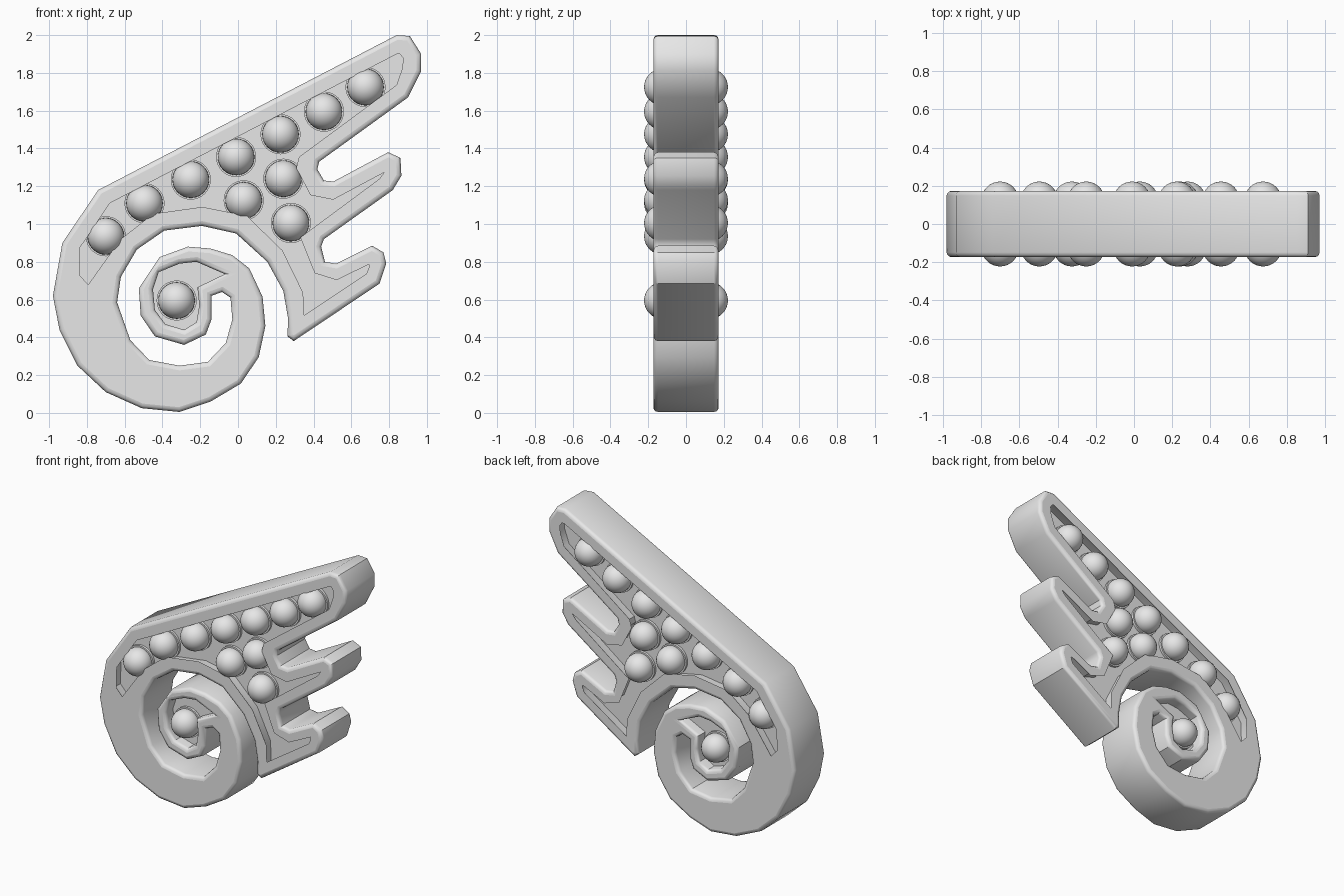
import bpy
import math

cube = bpy.data.objects.get("Cube")
if cube:
    bpy.data.objects.remove(cube, do_unlink=True)

HALF_DEPTH = 0.173
FLOOR_DEPTH = 0.09
ROUNDING = 0.025
BEAD_RADIUS = 0.097

# One plain grey for the whole piece
grey = bpy.data.materials.new("plain grey")
grey.use_nodes = True
grey.diffuse_color = (0.8, 0.8, 0.8, 1)
grey.node_tree.nodes["Principled BSDF"].inputs["Base Color"].default_value = grey.diffuse_color

# Feathered edge, from the lowest feather tip up to the shoulder
feather_edge = [
    (.295, .38), (.75, .685), (.785, .79), (.77, .85), (.71, .885),
    (.52, .79), (.46, .8), (.44, .88), (.455, .92), (.82, 1.18),
    (.865, 1.255), (.86, 1.35), (.795, 1.38), (.505, 1.225), (.455, 1.23),
    (.42, 1.29), (.43, 1.33), (.9, 1.67), (.97, 1.81), (.97, 1.9),
    (.91, 1.995), (.84, 2), (-.74, 1.18)]

# Outer side of the curl, winding in to its centre
curl_outside = [
    (-.93, .9), (-.98, .62), (-.945, .44), (-.85, .25), (-.7, .11),
    (-.51, .025), (-.31, .005), (-.145, .06), (.015, .155), (.11, .295),
    (.145, .46), (.13, .615), (.06, .765), (-.03, .835), (-.145, .87),
    (-.265, .88), (-.415, .825), (-.525, .66), (-.515, .515), (-.44, .405),
    (-.285, .36), (-.17, .415), (-.14, .495), (-.14, .62)]

# Inner side of the curl, winding back out to the feathers
curl_inside = [
    (-.085, .64), (-.04, .61), (-.03, .495), (-.065, .37), (-.16, .27),
    (-.31, .25), (-.47, .28), (-.57, .385), (-.64, .585), (-.62, .72),
    (-.535, .865), (-.39, .965), (-.19, .99), (-.01, .95), (.155, .8),
    (.24, .645), (.265, .5), (.262, .405)]

# Recessed area of the wing
wing_recess = [
    (-.79, .64), (-.865, .72), (-.86, .885), (-.695, 1.13), (.835, 1.925),
    (.87, 1.925), (.9, 1.885), (.895, 1.82), (.86, 1.72), (.345, 1.34),
    (.335, 1.3), (.4, 1.175), (.5, 1.155), (.79, 1.31), (.8, 1.265),
    (.765, 1.22), (.36, .92), (.425, .76), (.52, .73), (.715, .825),
    (.72, .77), (.7, .72), (.325, .47), (.32, .63), (.215, .845),
    (.035, 1.02), (-.19, 1.065), (-.44, 1.03), (-.605, .9)]

# Recessed area at the centre of the curl
curl_recess = [
    (-.07, .735), (-.22, .8), (-.31, .79), (-.42, .745), (-.45, .655),
    (-.44, .545), (-.385, .47), (-.285, .44), (-.22, .48), (-.205, .57),
    (-.215, .665)]

bead_centres = [
    (-.7, .935), (-.495, 1.11), (-.25, 1.235), (-.01, 1.355), (.225, 1.475),
    (.455, 1.595), (.675, 1.725), (.03, 1.125), (.24, 1.24), (.28, 1.005),
    (-.325, .595)]


def finish(obj, name, angle):
    obj.name = name
    obj.data.materials.clear()
    obj.data.materials.append(grey)
    bpy.ops.object.select_all(action="DESELECT")
    obj.select_set(True)
    bpy.context.view_layer.objects.active = obj
    bpy.ops.object.shade_smooth_by_angle(angle=math.radians(angle))


def slab(name, outlines, half_depth, rounding, offset):
    """Filled outline (later outlines are holes), thickened and stood upright."""
    curve = bpy.data.curves.new(name, "CURVE")
    curve.dimensions = "2D"
    curve.fill_mode = "BOTH"
    curve.extrude = half_depth - rounding
    curve.bevel_depth = rounding
    curve.bevel_resolution = 2
    curve.offset = offset
    for outline in outlines:
        spline = curve.splines.new("POLY")
        spline.points.add(len(outline) - 1)
        for point, (x, z) in zip(spline.points, outline):
            point.co = (x, z, 0, 1)
        spline.use_cyclic_u = True
    obj = bpy.data.objects.new(name, curve)
    bpy.context.collection.objects.link(obj)
    obj.rotation_euler.x = math.pi / 2
    bpy.ops.object.select_all(action="DESELECT")
    obj.select_set(True)
    bpy.context.view_layer.objects.active = obj
    bpy.ops.object.convert(target="MESH")
    finish(bpy.context.object, name, 35)


# Rounded frame with open recesses, then a floor inside each recess
body = feather_edge + curl_outside + curl_inside
slab("wing_frame", [body, wing_recess, curl_recess], HALF_DEPTH, ROUNDING, -ROUNDING)
slab("wing_floor", [wing_recess], FLOOR_DEPTH, 0, 0.01)
slab("curl_floor", [curl_recess], FLOOR_DEPTH, 0, 0.01)

# Beads on low collars, on the front and the back
for side, label in ((-1, "front"), (1, "back")):
    for x, z in bead_centres:
        bpy.ops.mesh.primitive_uv_sphere_add(
            segments=32, ring_count=16, radius=BEAD_RADIUS,
            location=(x, side * 0.125, z), rotation=(math.pi / 2, 0, 0))
        finish(bpy.context.object, label + "_bead", 60)
        bpy.ops.mesh.primitive_cylinder_add(
            vertices=32, radius=0.106, depth=0.03,
            location=(x, side * 0.092, z), rotation=(math.pi / 2, 0, 0))
        finish(bpy.context.object, label + "_collar", 40)
